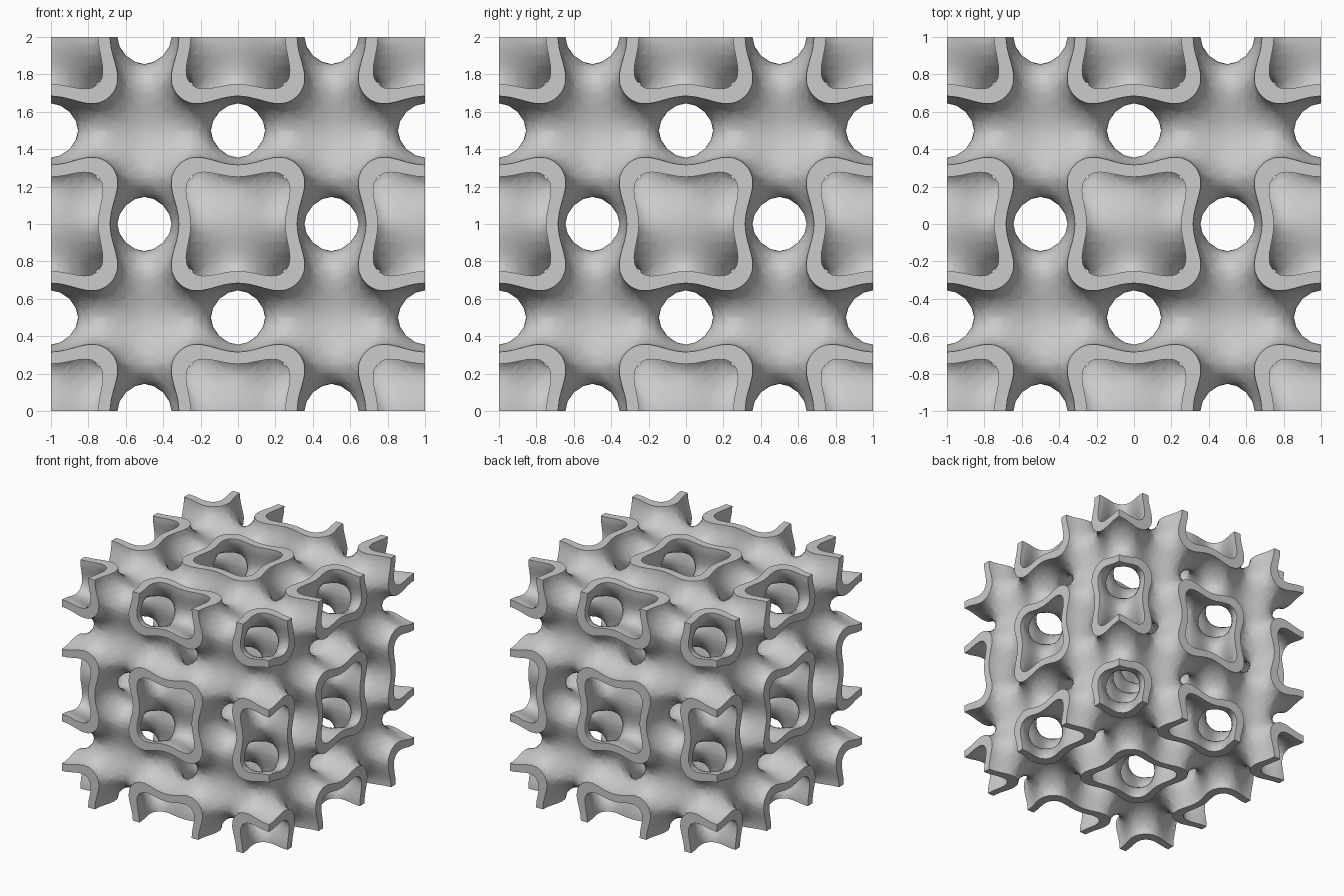
import bpy
import bmesh
import math
from mathutils import Vector, Matrix

CELLS = 10          # grid cells across one eighth of a lattice period
WALL = 0.95         # level on either side of the middle surface
STEP = 0.5 / CELLS

if "Cube" in bpy.data.objects:
    bpy.data.objects.remove(bpy.data.objects["Cube"])


def field(p):
    """Periodic wrapped-package function with period one."""
    a, b, c = (math.cos(math.tau * v) for v in p)
    return 2 * (a * b + b * c + c * a) - 2 * (a * a + b * b + c * c) + 3


def crossing(p, q, level):
    """Point between p and q where the field meets the level."""
    if field(p) > field(q):
        p, q = q, p
    for _ in range(24):
        m = (p + q) / 2
        if field(m) < level:
            p = m
        else:
            q = m
    return (p + q) / 2


def add_face(bm, points):
    bm.faces.new([bm.verts.new(p) for p in points])


def slice_tetra(bm, tetra, level):
    """Add the piece of level surface inside one tetrahedron."""
    high = [p for p in tetra if field(p) > level]
    low = [p for p in tetra if field(p) <= level]
    if len(high) == 2:
        pairs = [(high[0], low[0]), (high[0], low[1]),
                 (high[1], low[1]), (high[1], low[0])]
    else:
        pairs = [(p, q) for p in high for q in low]
    if pairs:
        add_face(bm, [crossing(p, q, level) for p, q in pairs])


def clip(points, level, sign):
    """Keep the part of a polygon on one side of a level."""
    kept = []
    for i, p in enumerate(points):
        q = points[i - 1]
        p_in = sign * (field(p) - level) > 0
        q_in = sign * (field(q) - level) > 0
        if p_in != q_in:
            kept.append(crossing(q, p, level))
        if p_in:
            kept.append(p)
    return kept


def reflect(bm, axis, centre):
    """Copy the whole mesh across a plane."""
    copy = bmesh.ops.duplicate(bm, geom=bm.verts[:] + bm.edges[:] + bm.faces[:])
    verts = [g for g in copy["geom"] if isinstance(g, bmesh.types.BMVert)]
    for v in verts:
        v.co[axis] = 2 * centre - v.co[axis]


unit = [Vector(r) for r in Matrix.Identity(3)]
orders = [(a, b, 3 - a - b) for a in range(3) for b in range(3) if a != b]
bm = bmesh.new()

# Both skins of the wall in one eighth of a period
for i in range(CELLS):
    for j in range(CELLS):
        for k in range(CELLS):
            for order in orders:
                corner = Vector((i, j, k))
                tetra = [corner * STEP]
                for axis in order:
                    corner = corner + unit[axis]
                    tetra.append(corner * STEP)
                for level in (-WALL, WALL):
                    slice_tetra(bm, tetra, level)

# Flat cut rims on the three outer planes
for axis in range(3):
    u, v = unit[axis - 2], unit[axis - 1]
    for i in range(CELLS):
        for j in range(CELLS):
            start = u * i + v * j
            for side in (u, v):
                tri = [start * STEP, (start + side) * STEP, (start + u + v) * STEP]
                rim = clip(clip(tri, WALL, -1), -WALL, 1)
                if len(rim) > 2:
                    add_face(bm, rim)
bmesh.ops.remove_doubles(bm, verts=bm.verts[:], dist=1e-5)

# Reflect to a full period, drop the inner rims, reflect to the full block
for axis in range(3):
    reflect(bm, axis, 0.5)
inner = [f for f in bm.faces
         if any(all(abs(v.co[a]) < 1e-5 for v in f.verts) for a in range(3))]
bmesh.ops.delete(bm, geom=inner, context="FACES")
for axis in range(3):
    reflect(bm, axis, 0)
bmesh.ops.remove_doubles(bm, verts=bm.verts[:], dist=1e-5)
bmesh.ops.recalc_face_normals(bm, faces=bm.faces[:])
bmesh.ops.translate(bm, verts=bm.verts[:], vec=(0, 0, 1))

mesh = bpy.data.meshes.new("lattice_block")
bm.to_mesh(mesh)
bm.free()
block = bpy.data.objects.new("lattice_block", mesh)
bpy.context.collection.objects.link(block)

# Plain grey material
grey = bpy.data.materials.new("plain_grey")
grey.use_nodes = True
colour = (0.6, 0.6, 0.6, 1)
grey.diffuse_color = colour
for node in grey.node_tree.nodes:
    if node.type == "BSDF_PRINCIPLED":
        node.inputs["Base Color"].default_value = colour
mesh.materials.append(grey)

# Smooth walls with crisp rims
bpy.ops.object.select_all(action="DESELECT")
block.select_set(True)
bpy.context.view_layer.objects.active = block
bpy.ops.object.shade_smooth_by_angle(angle=math.radians(50))
